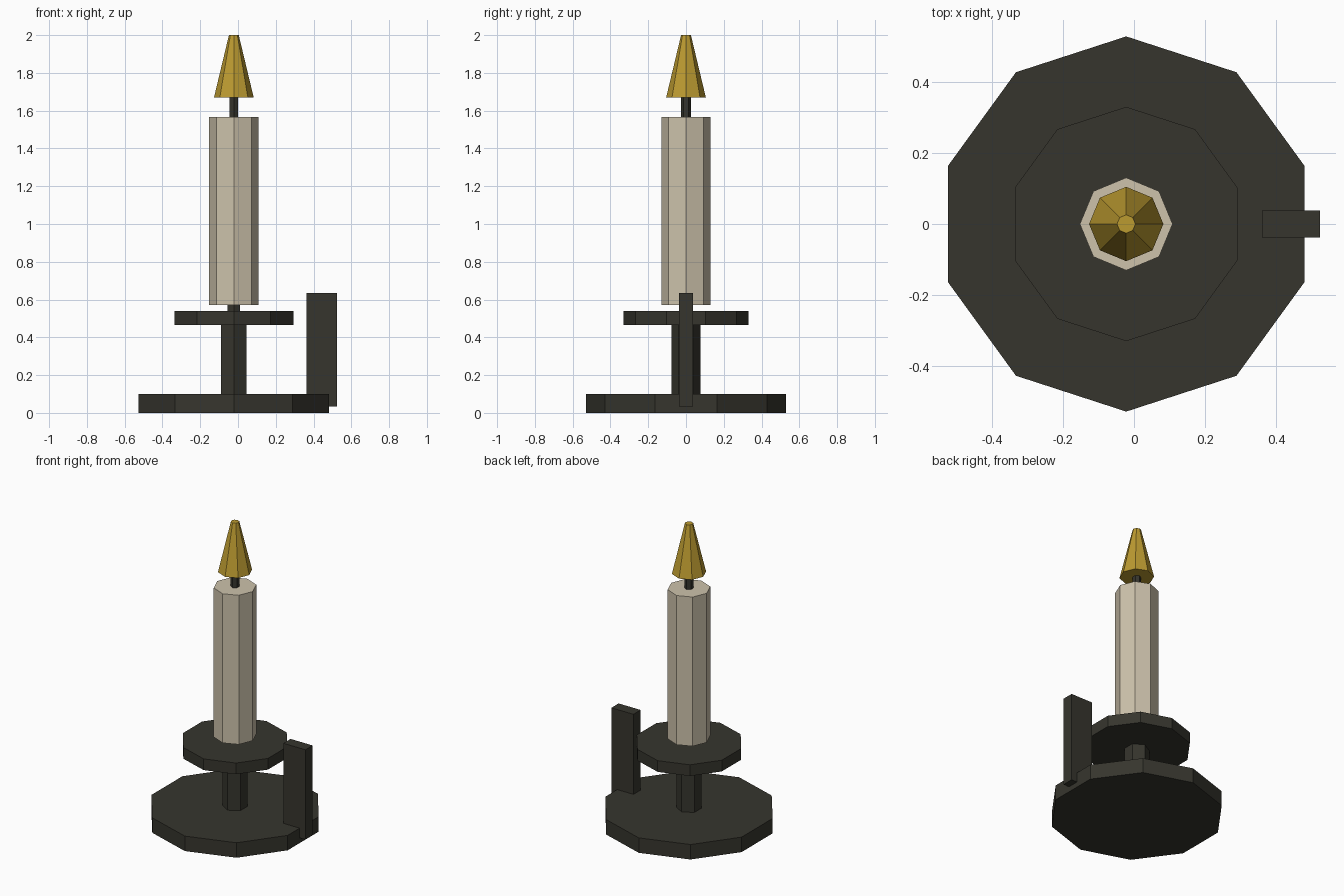
import bpy
import bmesh
from mathutils import Matrix, Vector

if "Cube" in bpy.data.objects:
    bpy.data.objects.remove(bpy.data.objects["Cube"])

AXIS_X = -0.022  # the candle axis sits slightly left because of the handle


def material(name, rgb):
    m = bpy.data.materials.new(name)
    m.diffuse_color = (*rgb, 1.0)
    m.use_nodes = True
    m.node_tree.nodes["Principled BSDF"].inputs["Base Color"].default_value = m.diffuse_color
    return m


iron = material("dark_iron", (0.037, 0.036, 0.027))
wax = material("cream_wax", (0.61, 0.54, 0.41))
gold = material("flame_gold", (0.50, 0.325, 0.03))


def finish(name, bm, mat):
    mesh = bpy.data.meshes.new(name)
    bm.to_mesh(mesh)
    bm.free()
    mesh.materials.append(mat)
    obj = bpy.data.objects.new(name, mesh)
    bpy.context.collection.objects.link(obj)
    return obj


def prism(name, sides, r_bottom, r_top, z0, z1, mat):
    """Flat-sided cylinder or cone with a corner pointing along +y."""
    bm = bmesh.new()
    bmesh.ops.create_cone(
        bm, cap_ends=True, segments=sides, radius1=r_bottom, radius2=r_top,
        depth=z1 - z0,
        matrix=Matrix.Translation((AXIS_X, 0, (z0 + z1) / 2)))
    return finish(name, bm, mat)


def box(name, lo, hi, mat):
    lo, hi = Vector(lo), Vector(hi)
    bm = bmesh.new()
    bmesh.ops.create_cube(
        bm, size=1,
        matrix=Matrix.Translation((lo + hi) / 2) @ Matrix.Diagonal((*(hi - lo), 1)))
    return finish(name, bm, mat)


# Holder: base, stem, drip plate and the pin that carries the candle
prism("base", 10, 0.53, 0.53, 0.0, 0.10, iron)
prism("stem", 6, 0.077, 0.077, 0.10, 0.465, iron)
prism("drip_plate", 10, 0.331, 0.331, 0.465, 0.54, iron)
prism("candle_pin", 6, 0.038, 0.038, 0.54, 0.57, iron)

# Upright handle at the edge of the base
box("handle", (0.362, -0.038, 0.035), (0.525, 0.038, 0.635), iron)

# Candle, wick and flame
prism("candle", 8, 0.131, 0.131, 0.57, 1.567, wax)
prism("wick", 6, 0.026, 0.026, 1.567, 1.67, iron)
prism("flame", 8, 0.105, 0.026, 1.67, 2.0, gold)
